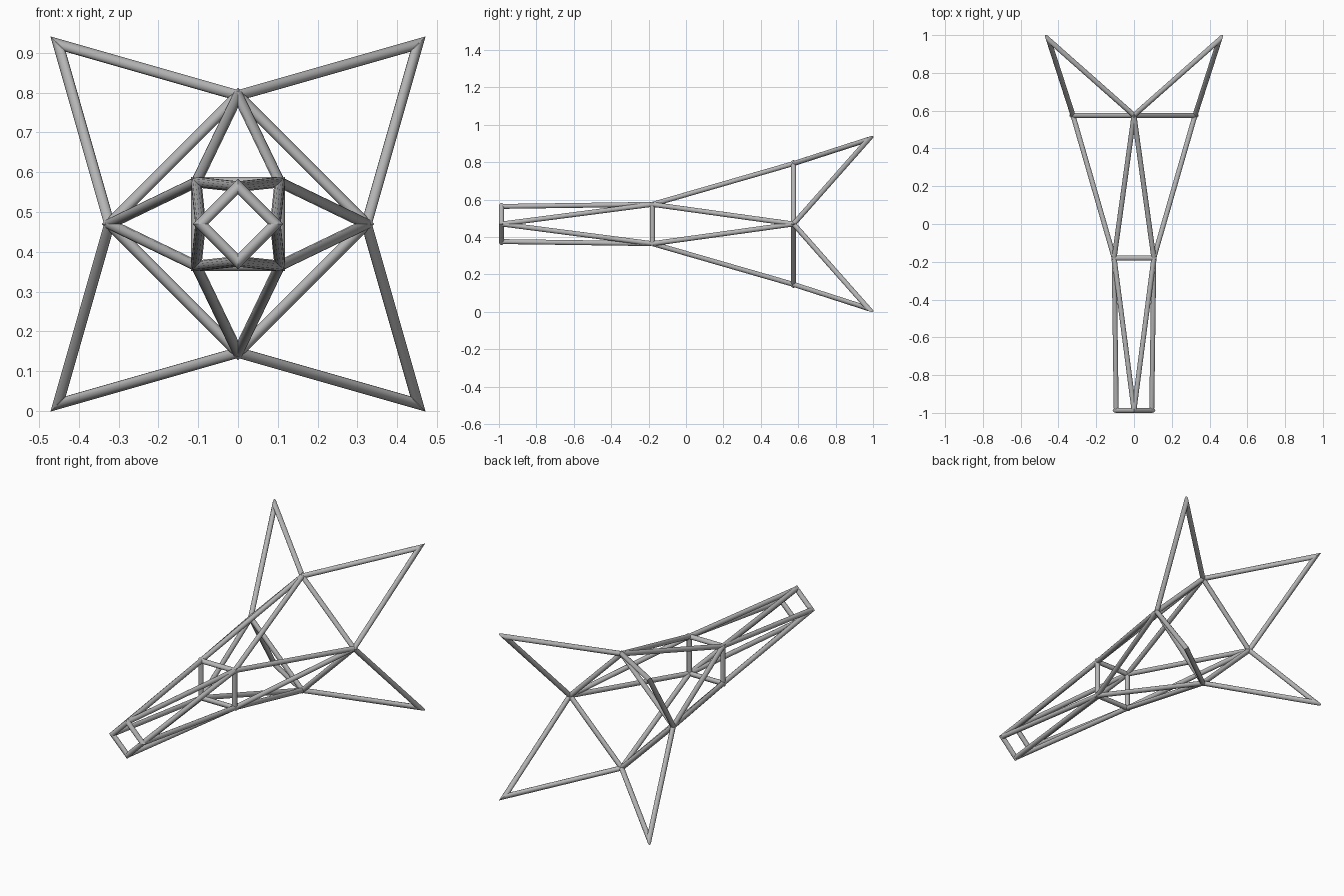
import bpy, bmesh, math
from mathutils import Vector

if "Cube" in bpy.data.objects:
    bpy.data.objects.remove(bpy.data.objects["Cube"])

RADIUS, SIDES, MID_Z = 0.0135, 12, 0.47
GREY = (0.47, 0.47, 0.47, 1)

steel = bpy.data.materials.new("grey_steel")
steel.use_nodes = True
steel.diffuse_color = GREY
steel.node_tree.nodes["Principled BSDF"].inputs["Base Color"].default_value = GREY


def corners(radius, y, turn):
    """Four points around the long axis, starting at the given turn in degrees."""
    angles = [math.radians(turn + 90 * k) for k in range(4)]
    return [Vector((radius * math.cos(a), y, radius * math.sin(a))) for a in angles]


def zigzag(first, second):
    return [p for pair in zip(first, second) for p in pair]


def tube_loop(name, points, mitred):
    """Closed chain of tubes, joined by mitres or cut square at the nodes."""
    count = len(points)
    dirs = [(points[(i + 1) % count] - p).normalized() for i, p in enumerate(points)]
    bm = bmesh.new()
    for i, d in enumerate(dirs):
        j = (i + 1) % count
        odd = points[i] if i % 2 else points[j]
        tangent = Vector((-odd.z, 0, odd.x))
        u = (tangent - d * tangent.dot(d)).normalized()
        v = d.cross(u)
        rings = []
        for p, other in ((points[i], dirs[i - 1]), (points[j], dirs[j])):
            normal = (d + other).normalized() if mitred else d
            ring = []
            for k in range(SIDES):
                a = math.tau * k / SIDES
                o = (u * math.cos(a) + v * math.sin(a)) * RADIUS
                ring.append(bm.verts.new(p + o - d * (o.dot(normal) / d.dot(normal))))
            rings.append(ring)
        start, end = rings
        for k in range(SIDES):
            n = (k + 1) % SIDES
            side = bm.faces.new((start[k], start[n], end[n], end[k]))
            side.smooth = True
        if not mitred:
            bm.faces.new(start[::-1])
            bm.faces.new(end)
    bmesh.ops.recalc_face_normals(bm, faces=bm.faces)
    mesh = bpy.data.meshes.new(name)
    bm.to_mesh(mesh)
    bm.free()
    mesh.set_sharp_from_angle(angle=math.radians(40))
    mesh.materials.append(steel)
    obj = bpy.data.objects.new(name, mesh)
    obj.location.z = MID_Z
    bpy.context.collection.objects.link(obj)


# Node sets from front to back
nose = corners(0.094, -0.9865, 0)
waist = corners(0.105 * math.sqrt(2), -0.18, 45)
shoulder = corners(0.323, 0.575, 0)
tips = corners(0.452 * math.sqrt(2), 0.975, 45)

# Cross frames
tube_loop("nose_frame", nose, True)
tube_loop("waist_frame", waist, True)
tube_loop("shoulder_frame", shoulder, True)

# Long struts and the four rear points
tube_loop("nose_struts", zigzag(nose, waist), False)
tube_loop("body_struts", zigzag(shoulder, waist), False)
tube_loop("rear_points", zigzag(shoulder, tips), True)
